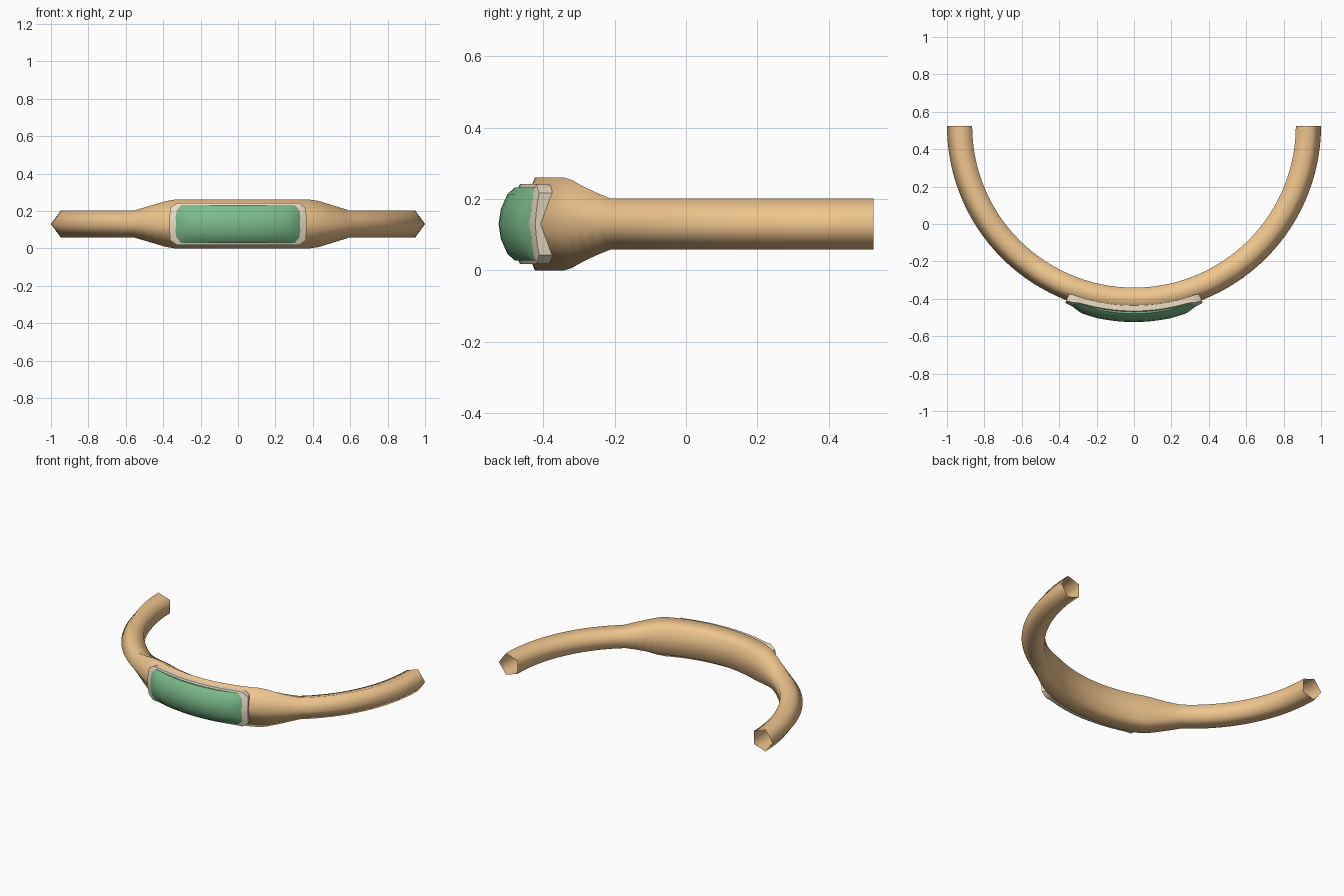
import bpy, bmesh, math

if "Cube" in bpy.data.objects:
    bpy.data.objects.remove(bpy.data.objects["Cube"])

CY, CZ = 0.525, 0.13          # centre of the arc


def material(name, rgb):
    m = bpy.data.materials.new(name)
    m.diffuse_color = (*rgb, 1)
    m.use_nodes = True
    m.node_tree.nodes["Principled BSDF"].inputs["Base Color"].default_value = m.diffuse_color
    return m


def finish(bm, name, mat):
    bmesh.ops.recalc_face_normals(bm, faces=bm.faces)
    me = bpy.data.meshes.new(name)
    bm.to_mesh(me)
    bm.free()
    ob = bpy.data.objects.new(name, me)
    bpy.context.collection.objects.link(ob)
    me.materials.append(mat)
    me.shade_smooth()
    return ob


def lerp(v, pts):
    for (a, fa), (b, fb) in zip(pts, pts[1:]):
        if v <= b:
            return fa + (fb - fa) * max(0, v - a) / (b - a)
    return pts[-1][1]


def polar(ang, r, z):
    return (r * math.sin(ang), CY - r * math.cos(ang), CZ + z)


def quad_strip(bm, a, b, closed=False):
    n = len(a)
    for i in range(n if closed else n - 1):
        j = (i + 1) % n
        bm.faces.new((a[i], a[j], b[j], b[i]))


# Band: five-sided open tube, stretched in height at the front
def make_band(mat):
    bm = bmesh.new()
    R, r, n = 0.9255, 0.0745, 60
    angles = [math.radians(-90 + 180 * k / n) for k in range(n + 1)]
    rings = []
    for a in angles:
        x = 0.9486 * math.sin(a)
        wide = lerp(x, [(-0.56, 1), (-0.36, 1.834), (0.41, 1.834), (0.60, 1)])
        ring = []
        for i in range(5):
            t = math.tau * i / 5
            ring.append(bm.verts.new(polar(a, R + r * math.cos(t), r * math.sin(t) * wide)))
        rings.append(ring)
    for a, b in zip(rings, rings[1:]):
        quad_strip(bm, a, b, True)
    return finish(bm, "band", mat)


# Curved pad wrapped round the front: domed grid plus a skirt sunk in the band
def make_pad(name, mat, hx, hz, top, base, drop_x, drop_z, clip):
    bm = bmesh.new()
    us = [-1, -.96, -.90, -.82] + [-.7 + .14 * k for k in range(11)] + [.82, .90, .96, 1]
    vs = [-1, -.8, -.4, 0, .4, .8, 1]
    amax = math.asin(hx / (top - lerp(1, drop_x)))
    grid, low = [], []
    for u in us:
        h = hz - clip * max(0, (abs(u) - .90) / .10)
        grid.append([bm.verts.new(polar(u * amax,
                    top - max(lerp(abs(u), drop_x), 0) - lerp(abs(v), drop_z) * (1 - .6 * max(0, abs(u) - .8) / .2),
                    v * h)) for v in vs])
        low.append([bm.verts.new(polar(u * amax, base, v * h)) for v in vs])
    for g in (grid, low):
        for a, b in zip(g, g[1:]):
            quad_strip(bm, a, b)

    def rim(g):
        return ([c[0] for c in g] + g[-1][1:] + [c[-1] for c in g[-2::-1]] + g[0][-2:0:-1])
    quad_strip(bm, rim(grid), rim(low), True)
    ob = finish(bm, name, mat)
    bpy.context.view_layer.objects.active = ob
    ob.select_set(True)
    bpy.ops.object.shade_smooth_by_angle(angle=math.radians(40))
    ob.select_set(False)
    return ob


make_band(material("copper", (0.87, 0.56, 0.27)))
make_pad("setting", material("cream", (0.85, 0.74, 0.56)), 0.367, 0.1125, 1.02, 0.96,
         [(0, 0), (.9, 0), (1, .004)], [(0, 0), (.4, .008), (.8, .02), (1, .03)], .025)
make_pad("stone", material("green", (0.20, 0.50, 0.26)), 0.335, 0.1025, 1.05, 0.98,
         [(0, 0), (.6, .003), (.82, .010), (1, .032)],
         [(0, 0), (.4, .006), (.8, .024), (1, .045)], .012)
